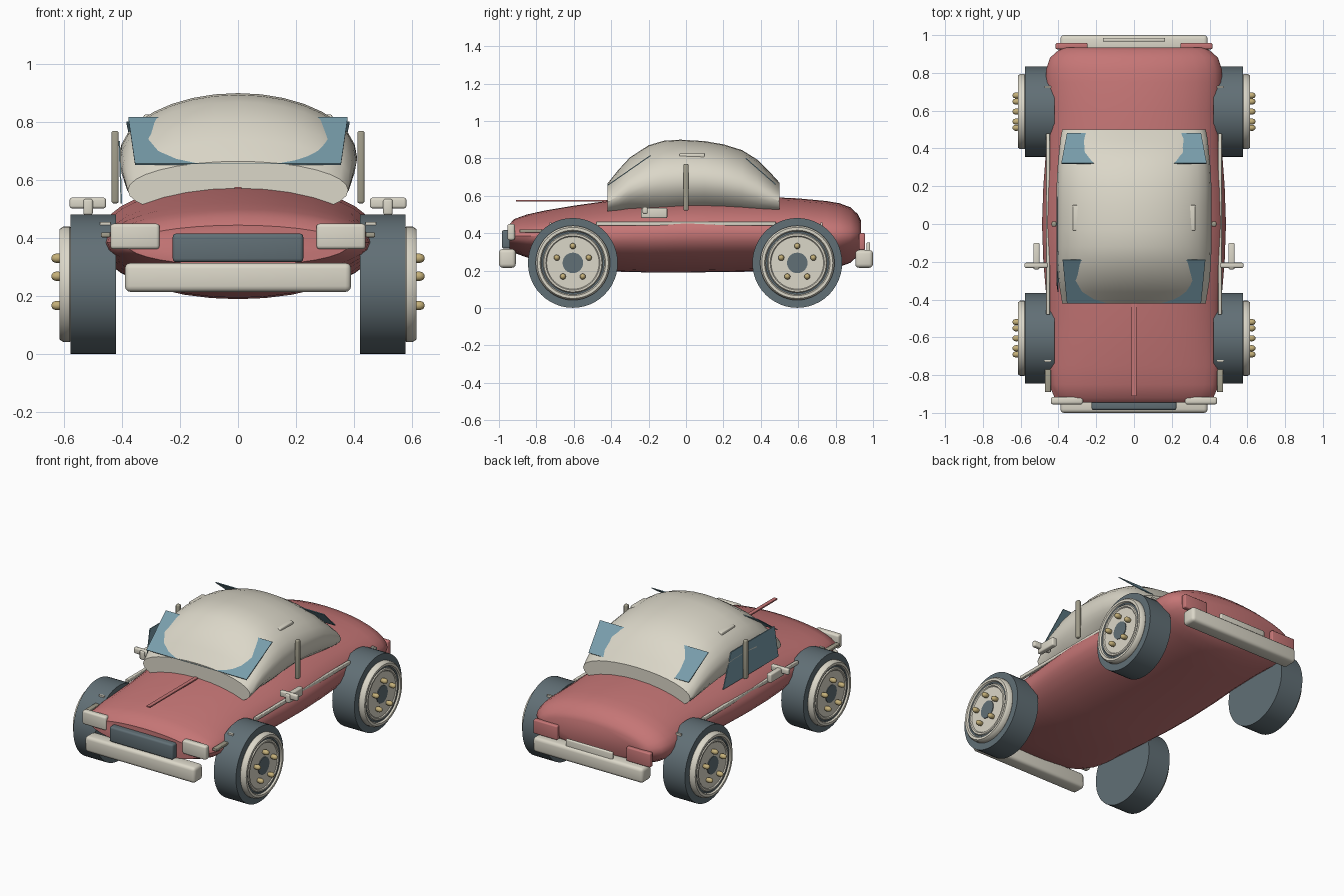
import bpy, bmesh, math
from mathutils import Vector

if "Cube" in bpy.data.objects:
    bpy.data.objects.remove(bpy.data.objects["Cube"])


def material(name, rgb):
    m = bpy.data.materials.new(name)
    m.diffuse_color = (*rgb, 1)
    m.use_nodes = True
    m.node_tree.nodes["Principled BSDF"].inputs["Base Color"].default_value = m.diffuse_color
    return m


RED = material("body red", (0.56, 0.18, 0.18))
CREAM = material("cream", (0.71, 0.68, 0.58))
DARK = material("dark slate", (0.12, 0.16, 0.18))
GLASS = material("window blue", (0.19, 0.34, 0.41))
TAN = material("dull tan", (0.36, 0.34, 0.26))
GOLD = material("bolt gold", (0.55, 0.43, 0.19))


def finish(name, bm, mat, smooth=None):
    bmesh.ops.recalc_face_normals(bm, faces=bm.faces)
    me = bpy.data.meshes.new(name)
    bm.to_mesh(me)
    bm.free()
    me.materials.append(mat)
    ob = bpy.data.objects.new(name, me)
    bpy.context.collection.objects.link(ob)
    if smooth:
        bpy.context.view_layer.objects.active = ob
        ob.select_set(True)
        bpy.ops.object.shade_smooth_by_angle(angle=math.radians(smooth))
        ob.select_set(False)
    return ob


def bridge(bm, rings):
    """Skin consecutive closed rings of vertices."""
    for a, b in zip(rings, rings[1:]):
        n = len(a)
        for i in range(n):
            j = (i + 1) % n
            bm.faces.new((a[i], a[j], b[j], b[i]))


def loft(name, sections, mat, n=32):
    """Oval sections along y: (y, half width, centre z, half height)."""
    bm = bmesh.new()
    rings = []
    for y, w, zc, h in sections:
        ring = []
        for i in range(n):
            a = 2 * math.pi * i / n
            ring.append(bm.verts.new((w * math.cos(a), y, zc + h * math.sin(a))))
        rings.append(ring)
    bridge(bm, rings)
    bm.faces.new(rings[0])
    bm.faces.new(rings[-1])
    return finish(name, bm, mat, 35)


def box(name, x, y, z, mat, bevel=0.0):
    """Box from (min, max) ranges with rounded edges."""
    bm = bmesh.new()
    bmesh.ops.create_cube(bm, size=1)
    for v in bm.verts:
        v.co = Vector([(r[0] + r[1]) / 2 + c * (r[1] - r[0])
                       for r, c in zip((x, y, z), v.co)])
    if bevel:
        bmesh.ops.bevel(bm, geom=bm.edges[:], offset=bevel, segments=3,
                        profile=0.5, affect='EDGES')
    return finish(name, bm, mat, 40 if bevel else None)


def pair(name, x, y, z, mat, bevel=0.0):
    """The same box on both sides of the car."""
    box(name + "_right", x, y, z, mat, bevel)
    box(name + "_left", (-x[1], -x[0]), y, z, mat, bevel)


def pane(name, corners, mat):
    bm = bmesh.new()
    bm.faces.new([bm.verts.new(c) for c in corners])
    ob = finish(name, bm, mat)
    sol = ob.modifiers.new("thickness", 'SOLIDIFY')
    sol.thickness, sol.offset = 0.005, 0
    return ob


def lathe(name, profile, centre, side, mat, n=48):
    """Turn (radius, x) points about the x axis; side is +1 or -1."""
    bm = bmesh.new()
    rings = []
    for r, x in profile:
        rings.append([bm.verts.new((side * x,
                                    centre[0] + r * math.sin(2 * math.pi * i / n),
                                    centre[1] + r * math.cos(2 * math.pi * i / n)))
                      for i in range(n)])
    bridge(bm, rings)
    bm.faces.new(rings[0])
    bm.faces.new(rings[-1])
    return finish(name, bm, mat, 40)


# Main hull and roof dome
loft("body", [
    (-0.945, 0.38, 0.375, 0.07), (-0.92, 0.42, 0.385, 0.09),
    (-0.85, 0.45, 0.385, 0.115), (-0.75, 0.46, 0.385, 0.137),
    (-0.6, 0.46, 0.385, 0.162), (-0.4, 0.463, 0.385, 0.19),
    (-0.2, 0.48, 0.39, 0.2), (0, 0.487, 0.395, 0.205),
    (0.2, 0.48, 0.395, 0.203), (0.4, 0.465, 0.395, 0.2),
    (0.6, 0.46, 0.393, 0.193), (0.75, 0.468, 0.39, 0.182),
    (0.82, 0.465, 0.39, 0.17), (0.88, 0.445, 0.39, 0.148),
    (0.92, 0.40, 0.39, 0.11), (0.935, 0.36, 0.39, 0.08)], RED)
loft("cabin", [
    (-0.42, 0.38, 0.565, 0.10), (-0.36, 0.39, 0.60, 0.14),
    (-0.3, 0.40, 0.635, 0.17), (-0.2, 0.408, 0.66, 0.21),
    (-0.12, 0.41, 0.672, 0.222), (-0.03, 0.41, 0.68, 0.22),
    (0.1, 0.41, 0.68, 0.212), (0.2, 0.41, 0.67, 0.205),
    (0.3, 0.405, 0.65, 0.194), (0.38, 0.397, 0.622, 0.172),
    (0.45, 0.39, 0.592, 0.133), (0.5, 0.38, 0.57, 0.10)], CREAM)

# Glass
pane("windscreen", [(-0.355, -0.42, 0.655), (0.355, -0.42, 0.655),
                    (0.378, -0.19, 0.815), (-0.378, -0.19, 0.815)], GLASS)
pane("rear_window", [(-0.355, 0.48, 0.66), (0.355, 0.48, 0.66),
                     (0.385, 0.32, 0.80), (-0.385, 0.32, 0.80)], GLASS)
pane("side_window", [(-0.402, -0.36, 0.52), (-0.402, 0.20, 0.52),
                     (-0.409, 0.13, 0.735), (-0.409, -0.31, 0.735)], GLASS)

# Front and rear fittings
box("front_bumper", (-0.39, 0.39), (-1.0, -0.91), (0.215, 0.315), CREAM, 0.02)
box("rear_bumper", (-0.39, 0.39), (0.905, 1.0), (0.215, 0.31), CREAM, 0.02)
box("rear_plate", (-0.165, 0.165), (0.965, 0.985), (0.27, 0.35), CREAM, 0.006)
box("grille", (-0.225, 0.225), (-0.985, -0.93), (0.318, 0.416), DARK, 0.012)
pair("headlight", (0.27, 0.44), (-0.955, -0.915), (0.362, 0.45), CREAM, 0.012)
pair("tail_light", (0.245, 0.415), (0.925, 0.958), (0.31, 0.40), RED, 0.008)
box("bonnet_strip", (-0.012, 0.012), (-0.91, -0.42), (0.569, 0.577), RED)

# Side fittings
pair("side_trim", (0.445, 0.465), (-0.48, 0.48), (0.44, 0.462), CREAM, 0.004)
pair("front_rod", (0.44, 0.472), (-0.89, -0.77), (0.403, 0.42), TAN, 0.004)
for y in (-0.725, 0.725):
    pair("wing_clip", (0.44, 0.475), (y - 0.006, y + 0.006), (0.442, 0.456), CREAM)
pair("mirror_arm", (0.455, 0.58), (-0.232, -0.205), (0.503, 0.54), CREAM, 0.008)
pair("mirror_block", (0.50, 0.533), (-0.24, -0.10), (0.48, 0.535), CREAM, 0.008)
pair("door_post", (0.411, 0.436), (-0.014, 0.014), (0.52, 0.77), TAN, 0.008)
pair("roof_block", (0.255, 0.325), (-0.035, 0.10), (0.80, 0.826), CREAM, 0.006)

# Wheels
WZ, R = 0.241, 0.24
for side, s_name in ((1, "right"), (-1, "left")):
    for wy, w_name in ((-0.605, "front"), (0.595, "rear")):
        tag, c = w_name + "_" + s_name, (wy, WZ)
        lathe("tyre_" + tag, [(R, 0.42), (R, 0.577)], c, side, DARK)
        lathe("rim_" + tag, [(0.19, 0.57), (0.199, 0.58), (0.199, 0.602),
                             (0.19, 0.615), (0.175, 0.615), (0.168, 0.602),
                             (0.16, 0.602), (0.155, 0.61), (0.145, 0.61),
                             (0.14, 0.604), (0.05, 0.604)], c, side, CREAM)
        lathe("rim_groove_" + tag, [(0.169, 0.600), (0.169, 0.605),
                                    (0.16, 0.605), (0.16, 0.600)], c, side, DARK)
        lathe("hub_" + tag, [(0.055, 0.595), (0.055, 0.608)], c, side, DARK, 24)
        for k in range(5):
            a = 2 * math.pi * k / 5
            bc = (wy + 0.09 * math.sin(a), WZ + 0.09 * math.cos(a))
            lathe("bolt_" + tag, [(0.012, 0.60), (0.016, 0.618), (0.016, 0.628),
                                  (0.012, 0.638), (0.004, 0.643)], bc, side, GOLD, 12)
